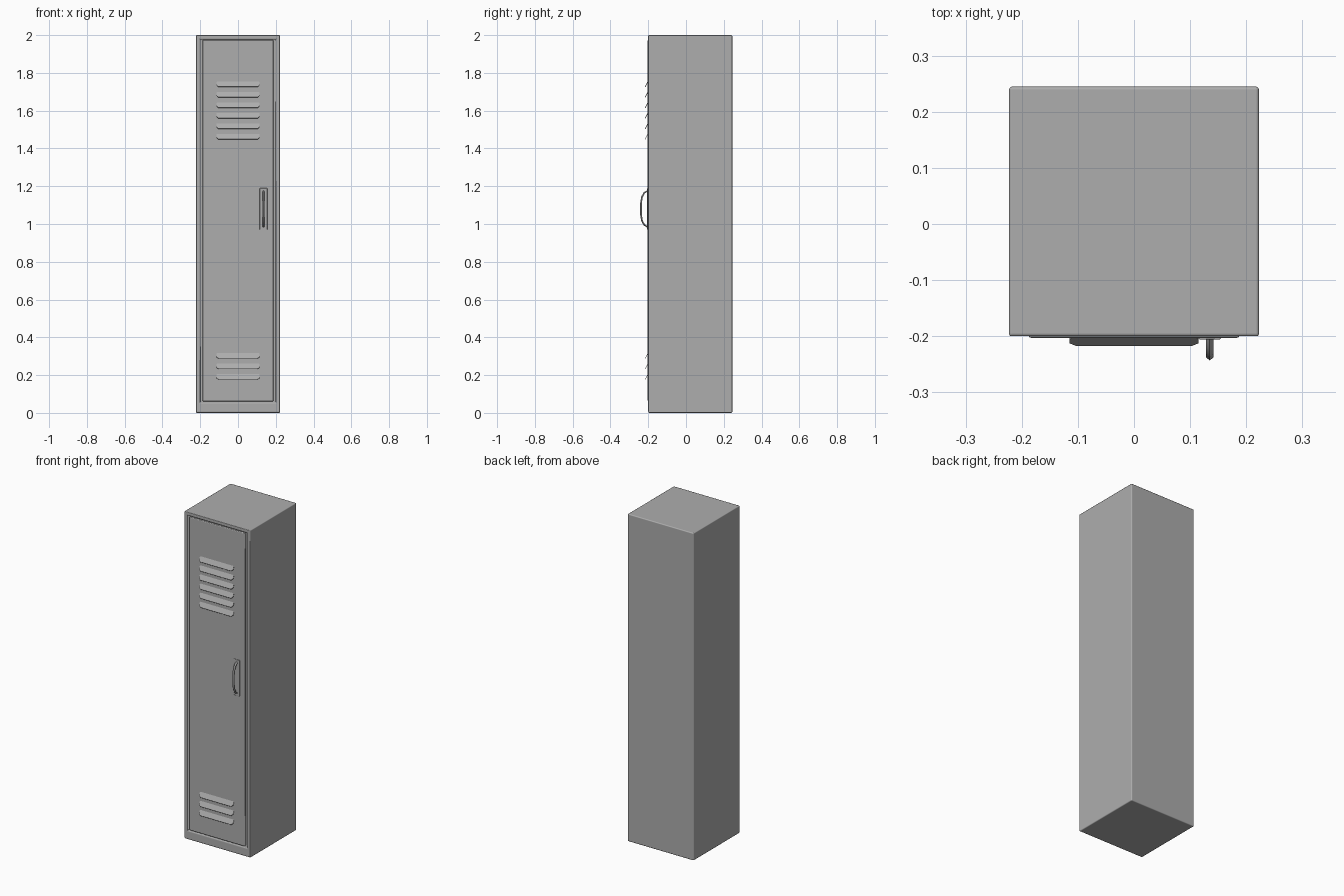
import bpy, bmesh, math
from mathutils import Vector

cube = bpy.data.objects.get("Cube")
if cube:
    bpy.data.objects.remove(cube, do_unlink=True)


def material(name, value):
    mat = bpy.data.materials.new(name)
    mat.use_nodes = True
    colour = (value, value, value, 1)
    mat.diffuse_color = colour
    mat.node_tree.nodes["Principled BSDF"].inputs["Base Color"].default_value = colour
    return mat


steel = material("grey painted steel", 0.42)


def finish(name, bm, bevel=0, segments=2):
    """Turn a bmesh into a named object with an optional rounded edge."""
    bmesh.ops.recalc_face_normals(bm, faces=bm.faces)
    mesh = bpy.data.meshes.new(name)
    bm.to_mesh(mesh)
    bm.free()
    obj = bpy.data.objects.new(name, mesh)
    bpy.context.collection.objects.link(obj)
    mesh.materials.append(steel)
    bpy.ops.object.select_all(action='DESELECT')
    obj.select_set(True)
    bpy.context.view_layer.objects.active = obj
    if bevel:
        mod = obj.modifiers.new("rounded edges", 'BEVEL')
        mod.width, mod.segments, mod.harden_normals = bevel, segments, True
    bpy.ops.object.shade_smooth_by_angle(angle=math.radians(40))
    return obj


def box(low, high):
    bm = bmesh.new()
    bmesh.ops.create_cube(bm, size=1)
    low, high = Vector(low), Vector(high)
    for v in bm.verts:
        v.co = (low + high) / 2 + v.co * (high - low)
    return bm


FRONT = -0.2

# Cabinet with a shallow recess in the front for the door
bm = box((-0.223, FRONT, 0), (0.223, 0.245, 2))
front = min(bm.faces, key=lambda f: f.calc_center_median().y)
bmesh.ops.inset_region(bm, faces=[front], thickness=0.032)
for v in front.verts:
    v.co.z = 0.057 if v.co.z < 1 else 1.978
recess = bmesh.ops.extrude_discrete_faces(bm, faces=[front])["faces"][0]
for v in recess.verts:
    v.co.y += 0.012
finish("cabinet", bm, 0.008)

# Door panel, slightly proud of the frame
finish("door", box((-0.188, FRONT - 0.003, 0.061), (0.188, FRONT + 0.013, 1.974)), 0.005)


# Louvres: thin slanted hoods with clipped corners
def louvre(name, z):
    bm = bmesh.new()
    half, clip = 0.115, 0.011
    outline = [(-half + clip, 0), (half - clip, 0), (half, 0.3), (half, 0.75),
               (half - clip / 2, 1), (-half + clip / 2, 1), (-half, 0.75), (-half, 0.3)]
    bottom, top = Vector((0, -0.217, z - 0.015)), Vector((0, -0.202, z + 0.015))
    face = bm.faces.new([bm.verts.new(bottom.lerp(top, t) + Vector((x, 0, 0)))
                         for x, t in outline])
    back = bmesh.ops.extrude_face_region(bm, geom=[face])["geom"]
    for v in back:
        if isinstance(v, bmesh.types.BMVert):
            v.co += Vector((0, 0.002, -0.002))
    finish(name, bm)


for i in range(6):
    louvre(f"upper_louvre_{i + 1}", 1.742 - i * 0.0555)
for i in range(3):
    louvre(f"lower_louvre_{i + 1}", 0.304 - i * 0.0555)

# Handle back plate
finish("handle_plate", box((0.115, -0.206, 0.97), (0.155, -0.2, 1.19)), 0.002, 1)

# Handle grip: a ridged strip swept along a bowed path
bm = bmesh.new()
path = [(-0.203, 0.98), (-0.224, 0.992), (-0.237, 1.015), (-0.243, 1.05),
        (-0.243, 1.11), (-0.237, 1.145), (-0.224, 1.168), (-0.203, 1.18)]
section = [(-0.0065, 0.009), (0.0065, 0.009), (0.0065, 0.005), (0, 0), (-0.0065, 0.005)]
centre = Vector((-0.203, 1.08))
rings = []
for i, point in enumerate(path):
    ahead = Vector(path[min(i + 1, len(path) - 1)]) - Vector(path[max(i - 1, 0)])
    inward = Vector((ahead.y, -ahead.x)).normalized()
    if inward.dot(centre - Vector(point)) < 0:
        inward.negate()
    ring = []
    for x, depth in section:
        p = Vector(point) + inward * depth
        ring.append(bm.verts.new((0.135 + x, min(p.x, -0.203), p.y)))
    rings.append(ring)
for a, b in zip(rings, rings[1:]):
    for j in range(len(section)):
        k = (j + 1) % len(section)
        bm.faces.new((a[j], a[k], b[k], b[j]))
bm.faces.new(rings[0])
bm.faces.new(rings[-1])
finish("handle_grip", bm)
